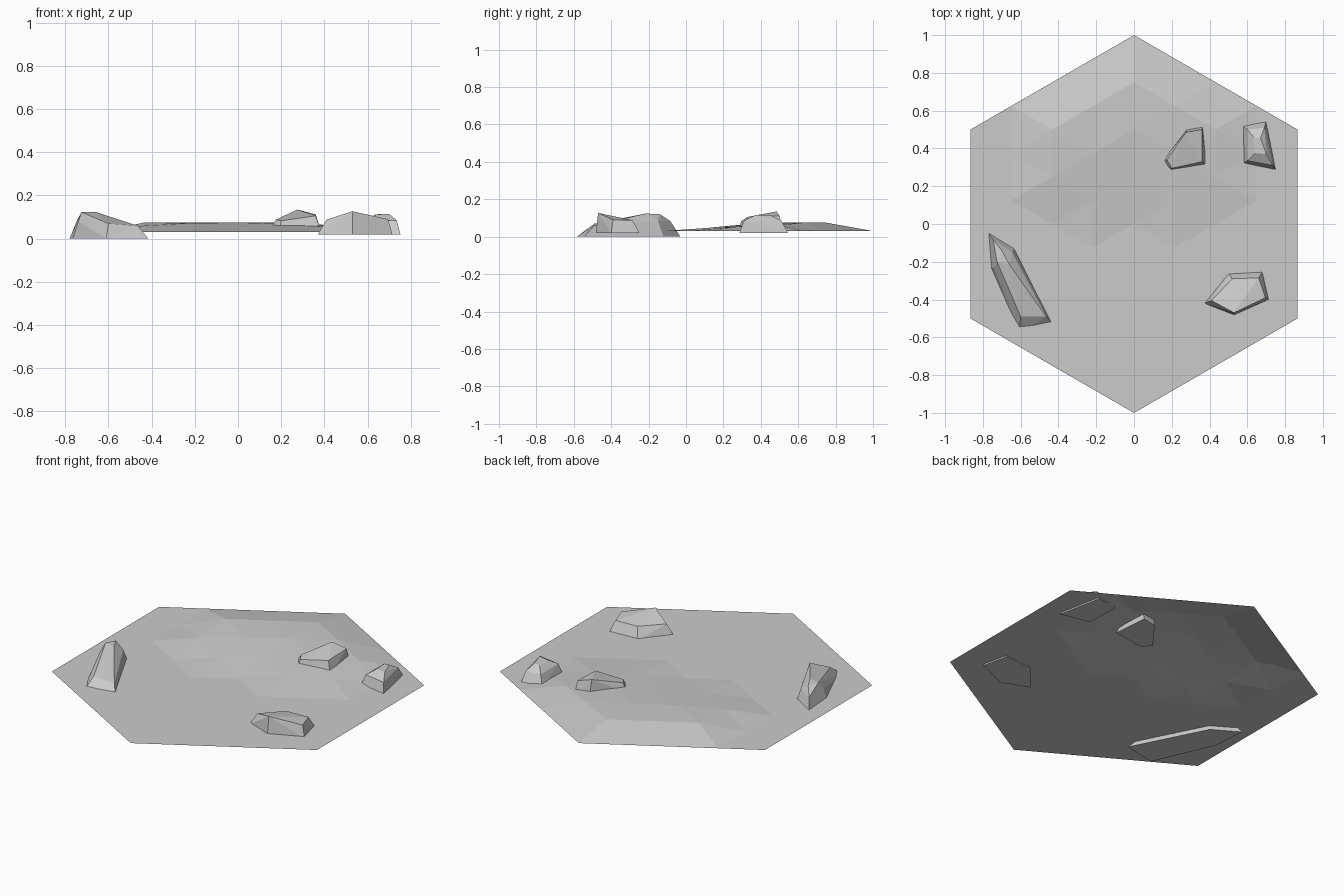
import bpy, bmesh
from math import radians

if "Cube" in bpy.data.objects:
    bpy.data.objects.remove(bpy.data.objects["Cube"])


def finish(name, bm):
    bmesh.ops.recalc_face_normals(bm, faces=bm.faces)
    me = bpy.data.meshes.new(name)
    bm.to_mesh(me)
    bm.free()
    ob = bpy.data.objects.new(name, me)
    bpy.context.collection.objects.link(ob)
    return ob


# hex tile: triangular lattice with a low raised mound at the back
STEP = 0.25
COL = 0.8660254 / 4
FLAT = 0.03
mound = {(-2, 0.5): .075, (-2, .25): .06,
         (-1, .625): .075, (-1, .375): .072, (-1, .125): .048,
         (0, .75): .075, (0, .5): .075, (0, .25): .056,
         (1, .625): .075, (1, .375): .068, (1, .125): .048,
         (2, .5): .062, (2, .25): .052}
bm = bmesh.new()
grid = {}
for k in range(-4, 5):
    n = 8 - abs(k)
    for j in range(n + 1):
        y = (j - n / 2) * STEP
        grid[k, round(y, 3)] = bm.verts.new((k * COL, y, mound.get((k, y), FLAT)))
for (k, y) in list(grid):
    for dk in (1, -1):
        tri = [(k, y), (k, round(y + STEP, 3)), (k + dk, round(y + STEP / 2, 3))]
        if all(t in grid for t in tri):
            vs = [grid[t] for t in tri]
            bm.faces.new(vs if dk < 0 else vs[::-1])
tile = finish("hex_tile", bm)
if sum(p.normal.z for p in tile.data.polygons) < 0:
    tile.data.flip_normals()


# rocks: faceted hull over a base outline and upper points
def rock(name, base_z, base, upper):
    bm = bmesh.new()
    for x, y in base:
        bm.verts.new((x, y, base_z))
    for p in upper:
        bm.verts.new(p)
    res = bmesh.ops.convex_hull(bm, input=bm.verts[:])
    loose = [v for v in bm.verts if not v.link_faces]
    bmesh.ops.delete(bm, geom=loose, context='VERTS')
    bmesh.ops.dissolve_limit(bm, angle_limit=radians(4), verts=bm.verts[:], edges=bm.edges[:])
    return finish(name, bm)


rock("long_rock", 0.0,
     [(-.78, -.03), (-.63, -.12), (-.415, -.545), (-.61, -.585), (-.765, -.23)],
     [(-.745, -.085, .085), (-.645, -.15, .085), (-.465, -.49, .06),
      (-.60, -.49, .07), (-.74, -.23, .08),
      (-.725, -.20, .123), (-.66, -.215, .124), (-.70, -.14, .12)])

rock("front_rock", 0.02,
     [(.37, -.42), (.50, -.26), (.68, -.25), (.715, -.40), (.53, -.482)],
     [(.41, -.405, .088), (.52, -.29, .088), (.66, -.285, .088),
      (.695, -.39, .09), (.53, -.47, .127)])

rock("mound_rock", 0.03,
     [(.145, .33), (.28, .505), (.365, .52), (.385, .31), (.19, .28)],
     [(.175, .34, .088), (.275, .485, .135), (.36, .50, .112),
      (.36, .33, .106), (.20, .295, .083)])

rock("stepped_rock", 0.02,
     [(.57, .525), (.70, .545), (.752, .285), (.577, .32)],
     [(.60, .50, .085), (.69, .51, .085), (.735, .31, .085), (.60, .335, .085),
      (.635, .46, .112), (.67, .455, .115), (.70, .37, .115), (.64, .375, .112)])
